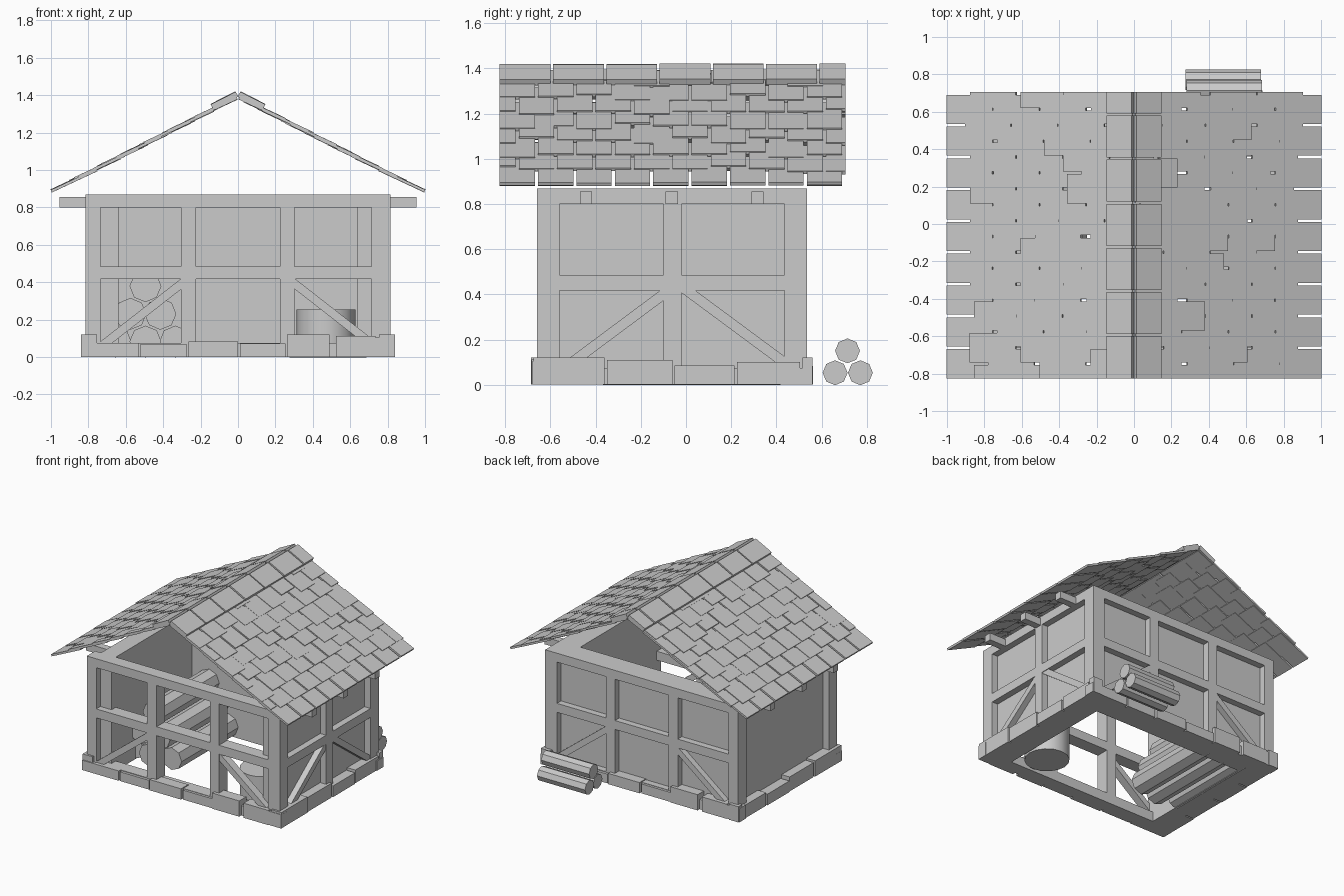
import bpy, bmesh, math, random
from mathutils import Matrix, Vector

if "Cube" in bpy.data.objects:
    bpy.data.objects.remove(bpy.data.objects["Cube"])

random.seed(7)

def build(name, items):
    """One mesh object from (matrix, size) boxes."""
    bm = bmesh.new()
    for m, s in items:
        bmesh.ops.create_cube(bm, size=1, matrix=m @ Matrix.Diagonal((*s, 1)))
    me = bpy.data.meshes.new(name)
    bm.to_mesh(me)
    bm.free()
    ob = bpy.data.objects.new(name, me)
    bpy.context.collection.objects.link(ob)
    return ob

def box(x0, x1, y0, y1, z0, z1):
    c = Vector(((x0 + x1) / 2, (y0 + y1) / 2, (z0 + z1) / 2))
    return Matrix.Translation(c), (x1 - x0, y1 - y0, z1 - z0)

def brace(a, b, axis, width=0.045, depth=0.06):
    """Diagonal timber between a and b, thin along the given wall normal."""
    a, b, n = Vector(a), Vector(b), Vector(axis)
    d = (b - a).normalized()
    w = n.cross(d)
    m = Matrix((d, n, w)).transposed().to_4x4()
    m.translation = (a + b) / 2
    return m, ((b - a).length, depth, width)

def rod(name, r, p, length, axis, sides):
    rot = {'X': (0, math.pi / 2, 0), 'Y': (math.pi / 2, 0, 0), 'Z': (0, 0, 0)}[axis]
    bpy.ops.mesh.primitive_cylinder_add(vertices=sides, radius=r, depth=length, location=p, rotation=rot)
    bpy.context.object.name = name

W, F, B = 0.815, -0.66, 0.535      # outer wall faces
D = 0.10                           # timber depth
RAILS = [(0, 0.075), (0.417, 0.485), (0.80, 0.868)]
POSTS_X = [(-W, -0.735), (-0.305, -0.225), (0.225, 0.302), (0.735, W)]
POSTS_Y = [(F, -0.58), (-0.10, -0.02), (0.455, B)]

# Front and back timber frames with corner braces
for name, y0, y1, yb in (("front_frame", F, F + D, F + 0.035), ("back_frame", B - D, B, B - 0.035)):
    parts = [box(a, b, y0, y1, 0, 0.868) for a, b in POSTS_X]
    parts += [box(-W, W, y0, y1, a, b) for a, b in RAILS]
    for s in (-1, 1):
        parts.append(brace((s * 0.735, yb, 0.055), (s * 0.28, yb, 0.41), (0, 1, 0)))
    build(name, parts)

# Right timber frame
parts = [box(W - D, W, a, b, 0, 0.868) for a, b in POSTS_Y]
parts += [box(W - D, W, F, B, a, b) for a, b in RAILS]
parts.append(brace((W - 0.035, -0.55, 0.065), (W - 0.035, -0.08, 0.415), (1, 0, 0)))
parts.append(brace((W - 0.035, 0.48, 0.065), (W - 0.035, -0.02, 0.435), (1, 0, 0)))
build("right_frame", parts)

# Recessed wall panels: left, right, back
build("wall_panels", [
    box(-0.765, -0.64, F + 0.05, B - 0.05, 0, 0.868),
    box(0.64, 0.765, F + 0.05, B - 0.05, 0, 0.868),
    box(-0.765, 0.765, 0.36, B - 0.05, 0, 0.868)])

# Beam ends under the eaves
build("beam_ends", [box(min(s * 0.74, s * 0.955), max(s * 0.74, s * 0.955), y - 0.027, y + 0.027, 0.80, 0.855)
                    for s in (-1, 1) for y in (-0.443, -0.063, 0.317)])

# Foundation stones
stones = []
XS = [(-0.84, -0.53, 0.075), (-0.52, -0.275, 0.07), (-0.265, 0.0, 0.082), (0.01, 0.255, 0.072),
      (0.262, 0.49, 0.12), (0.525, 0.735, 0.112), (0.735, 0.84, 0.105)]
YS = [(-0.675, -0.36, 0.12), (-0.35, -0.06, 0.11), (-0.05, 0.215, 0.085), (0.225, 0.505, 0.10), (0.515, 0.56, 0.12)]
for a, b, h in XS:
    o = random.uniform(0.018, 0.032)
    stones.append(box(a, b, F - o, F + 0.06, 0, h))
    stones.append(box(-b, -a, B - 0.06, B + o, 0, h))
for a, b, h in YS:
    o = random.uniform(0.018, 0.03)
    stones.append(box(W - 0.06, W + o, a, b, 0, h))
    stones.append(box(-W - o, -W + 0.06, a, b, 0, h))
build("foundation_stones", stones)

# Roof shingles: overlapping staggered courses on both slopes
ANG = math.atan(0.51)
Y0, Y1, EXP, PITCH = -0.825, 0.705, 0.14, 0.17
LEN = 0.99 / math.cos(ANG)

def slope_matrix(side, s, n, y, tilt=0.0):
    """Frame on a slope: s down from the ridge, n off the underside."""
    x = s * math.cos(ANG) + n * math.sin(ANG)
    z = 1.375 - s * math.sin(ANG) + n * math.cos(ANG)
    return Matrix.Translation((side * x, y, z)) @ Matrix.Rotation(side * (ANG - tilt), 4, 'Y')

for side, name in ((1, "right_shingles"), (-1, "left_shingles")):
    items = []
    for row in range(8):
        y = Y0 - (PITCH / 2 if row % 2 else 0)
        while y < Y1 - 0.02:
            a, b = max(y, Y0), min(y + PITCH - 0.014, Y1)
            y += PITCH
            if b - a < 0.02:
                continue
            low = LEN - row * EXP
            if row:
                low += random.choice((-0.025, 0, 0, 0.03))
            top = max(low - 0.27, 0.0)
            n = 0.0155 + random.uniform(-0.002, 0.002)
            items.append((slope_matrix(side, (low + top) / 2, n, (a + b) / 2, 0.035), (low - top, b - a, 0.015)))
    build(name, items)

# Ridge caps
caps = []
y = Y0
while y < Y1 - 0.02:
    b = min(y + 0.225, Y1)
    for side in (-1, 1):
        caps.append((slope_matrix(side, 0.066, 0.031 + random.uniform(-0.002, 0.002), (y + b) / 2),
                     (0.15, b - y, 0.03)))
    y += 0.236
build("ridge_caps", caps)

# Log stack inside
for row, xs in enumerate(((-0.655, -0.495, -0.335), (-0.575, -0.415), (-0.495,))):
    for x in xs:
        rod("inside_log", 0.085, (x, 0.02 + random.uniform(-0.03, 0.03), 0.083 + row * 0.148), 0.74, 'Y', 8)

# Barrel inside
rod("barrel", 0.157, (0.47, -0.38, 0.1275), 0.255, 'Z', 16)
bpy.ops.object.shade_smooth_by_angle()

# Log stack behind
for y, z, x in ((0.66, 0.053, 0.485), (0.772, 0.053, 0.477), (0.715, 0.15, 0.482)):
    rod("outside_log", 0.055, (x, y, z), 0.405, 'X', 8)
